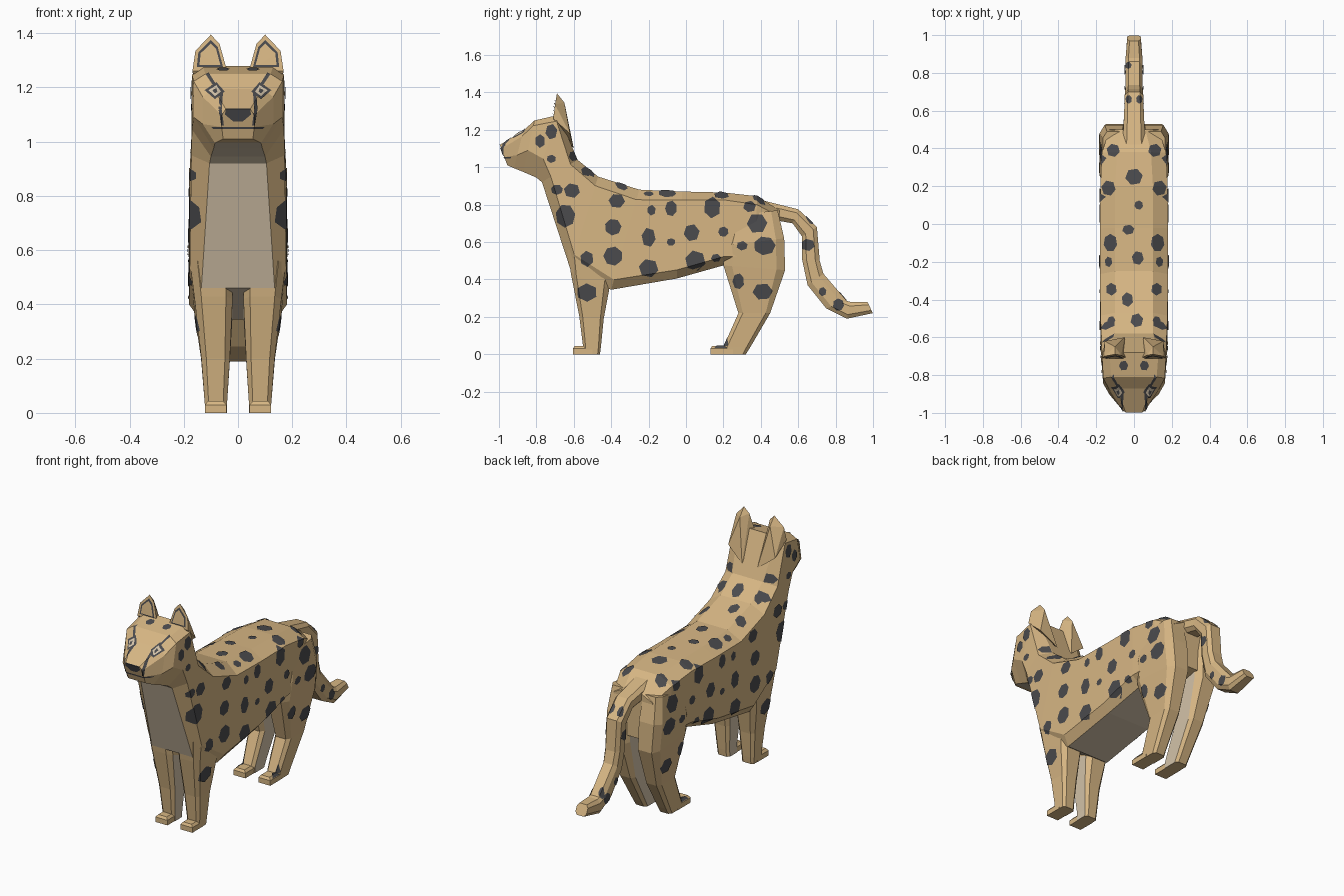
import bpy, bmesh, math, random
from mathutils import Vector

if "Cube" in bpy.data.objects:
    bpy.data.objects.remove(bpy.data.objects["Cube"])

random.seed(4)


def material(name, rgb):
    m = bpy.data.materials.new(name)
    m.diffuse_color = (*rgb, 1)
    m.use_nodes = True
    m.node_tree.nodes["Principled BSDF"].inputs["Base Color"].default_value = m.diffuse_color
    return m


TAN = material("tan fur", (0.68, 0.47, 0.23))
PALE = material("pale fur", (0.66, 0.55, 0.40))
DARK = material("dark marking", (0.07, 0.07, 0.075))
source = bmesh.new()          # all fur surfaces, used to cut the markings from


def finish(name, bm, mats, mirror=False, collect=True):
    me = bpy.data.meshes.new(name)
    bm.to_mesh(me)
    bm.free()
    if collect:
        source.from_mesh(me)
    for m in mats:
        me.materials.append(m)
    ob = bpy.data.objects.new(name, me)
    bpy.context.collection.objects.link(ob)
    if mirror:
        mod = ob.modifiers.new("mirror", 'MIRROR')
        mod.use_mirror_merge = False
    return ob


def loft(name, rings, pale_strip=-1, pale_range=(0, 99), mirror=False):
    """Each ring: (ya, za, yb, zb, centre x, half widths a / middle / b, s, e)."""
    bm = bmesh.new()
    loops = []
    for ya, za, yb, zb, cx, wa, wm, wb, s, e in rings:
        a, b = Vector((cx, ya, za)), Vector((cx, yb, zb))
        half = [(wa, 0), (wm, s), (wm, e), (wb, 1)]
        pts = half + [(-w, t) for w, t in reversed(half)]
        loops.append([bm.verts.new(a.lerp(b, t) + Vector((w, 0, 0))) for w, t in pts])
    for i, (p, q) in enumerate(zip(loops, loops[1:])):
        for k in range(8):
            f = bm.faces.new((p[k], p[(k + 1) % 8], q[(k + 1) % 8], q[k]))
            f.material_index = int(k == pale_strip and pale_range[0] <= i < pale_range[1])
    bm.faces.new(loops[0])
    bm.faces.new(loops[-1])
    bmesh.ops.recalc_face_normals(bm, faces=bm.faces)
    return finish(name, bm, (TAN, PALE), mirror)


def hull(name, pts):
    bm = bmesh.new()
    for p in pts:
        bm.verts.new(p)
    bmesh.ops.convex_hull(bm, input=bm.verts)
    bmesh.ops.dissolve_limit(bm, angle_limit=0.02, verts=bm.verts, edges=bm.edges)
    bmesh.ops.recalc_face_normals(bm, faces=bm.faces)
    return finish(name, bm, (TAN,), True)


# Torso, neck and head in one loft, rump to nose
torso = [(0.50, 0.77, 0.50, 0.50, .06, .13, .08, .13, .85),
         (0.38, 0.845, 0.37, 0.47, .09, .17, .10, .12, .85),
         (0.20, 0.865, 0.20, 0.475, .10, .178, .12, .1, .88),
         (-0.02, 0.87, -0.05, 0.405, .10, .18, .14, .1, .9),
         (-0.25, 0.88, -0.40, 0.345, .10, .18, .14, .1, .9),
         (-0.47, 0.95, -0.62, 0.46, .10, .178, .135, .1, .85),
         (-0.58, 1.04, -0.77, 0.92, .10, .172, .105, .2, .75),
         (-0.68, 1.28, -0.80, 0.945, .13, .17, .10, .1, .7),
         (-0.81, 1.25, -0.87, 0.975, .12, .163, .09, .1, .58),
         (-0.87, 1.195, -0.92, 0.995, .09, .13, .085, .15, .65),
         (-0.995, 1.12, -0.955, 1.01, .045, .06, .055, .2, .6)]
loft("body_and_head", [r[:4] + (0,) + r[4:] for r in torso], 3, (2, 9))

# Tail
tail = [(.42, .82, .46, .72, .06), (.60, .775, .57, .70, .052), (.70, .68, .62, .63, .05),
        (.715, .50, .62, .51, .048), (.735, .43, .65, .37, .046), (.86, .285, .75, .245, .045),
        (.88, .28, .86, .19, .045), (.97, .28, .999, .22, .036)]
loft("tail", [r[:4] + (0, r[4] * .65, r[4], r[4] * .65, .25, .75) for r in tail])


# Legs: front and back edge points with inner and outer x
def leg(name, rows):
    rings = []
    for ya, za, yb, zb, xi, xo in rows:
        w = (xo - xi) / 2
        rings.append((ya, za, yb, zb, (xi + xo) / 2, w * .65, w, w * .65, .14, .86))
    loft(name, rings, 5, (1, 99), True)


leg("front_leg", [(-.635, .56, -.38, .52, .02, .177), (-.615, .43, -.41, .35, .02, .16),
                  (-.57, .20, -.44, .19, .03, .135), (-.55, .04, -.455, .04, .04, .123),
                  (-.55, 0, -.46, 0, .04, .12)])
leg("hind_leg", [(.24, .74, .49, .77, .04, .165), (.21, .58, .525, .62, .03, .182),
                 (.20, .475, .53, .45, .03, .168), (.28, .22, .45, .22, .035, .138),
                 (.20, .04, .345, .04, .04, .123), (.20, 0, .32, 0, .04, .12)])

# Paws
for name, y0, y1 in (("front_paw", -.605, -.5), ("hind_paw", .13, .25)):
    hull(name, [(x, y, z) for x in (.043, .122) for y in (y0, y1) for z in (0, .03)]
         + [(x, y, .044) for x in (.055, .11) for y in (y0 + .01, y1)])

# Ears
hull("ear", [(.04, -.71, 1.26), (.168, -.71, 1.26), (.157, -.70, 1.335), (.10, -.69, 1.395),
             (.068, -.695, 1.36), (.10, -.65, 1.345), (.155, -.62, 1.18), (.05, -.60, 1.10)])

# Markings: pieces of the fur surface cut out by a convex outline and lifted
AXES = {'side': (Vector((1, 0, 0)), Vector((0, 1, 0)), Vector((0, 0, 1))),
        'top': (Vector((0, 0, 1)), Vector((1, 0, 0)), Vector((0, 1, 0))),
        'front': (Vector((0, -1, 0)), Vector((1, 0, 0)), Vector((0, 0, 1)))}


def markings(name, view, outlines, mat, lift=.004, mirror=False):
    d, u, v = AXES[view]
    verts, faces = [], []
    for poly in outlines:
        bm = source.copy()
        bm.normal_update()
        bmesh.ops.delete(bm, geom=[f for f in bm.faces if f.normal.dot(d) < .2], context='FACES')
        cuts = []
        area = sum(p[0] * q[1] - q[0] * p[1] for p, q in zip(poly, poly[1:] + poly[:1]))
        if area < 0:
            poly = poly[::-1]
        for p, q in zip(poly, poly[1:] + poly[:1]):
            cuts.append((u * p[0] + v * p[1], u * (q[1] - p[1]) - v * (q[0] - p[0])))
        if view == 'side':
            cuts.append((Vector((.004, 0, 0)), Vector((-1, 0, 0))))
        for co, no in cuts:
            bmesh.ops.bisect_plane(bm, geom=bm.verts[:] + bm.edges[:] + bm.faces[:],
                                   plane_co=co, plane_no=no, clear_outer=True)
        bm.verts.index_update()
        base = len(verts)
        verts += [w.co + d * lift for w in bm.verts]
        faces += [[base + w.index for w in f.verts] for f in bm.faces]
        bm.free()
    me = bpy.data.meshes.new(name)
    me.from_pydata(verts, [], faces)
    bm = bmesh.new()
    bm.from_mesh(me)
    return finish(name, bm, (mat,), mirror, collect=False)


def blob(cx, cy, r):
    a0, sx = random.random(), random.uniform(.85, 1.1)
    n = random.choice((6, 6, 7))
    return [(cx + r * sx * math.cos(a0 + i * math.tau / n),
             cy + r / sx * math.sin(a0 + i * math.tau / n)) for i in range(n)]


side = [(-.72, 1.19, .037), (-.78, 1.14, .032), (-.72, 1.045, .024), (-.60, 1.06, .028),
        (-.53, .98, .03), (-.69, .88, .03), (-.61, .875, .042), (-.645, .74, .058),
        (-.37, .82, .042), (-.39, .68, .045), (-.185, .77, .026), (-.08, .78, .037),
        (-.20, .625, .045), (-.08, .60, .022), (.03, .65, .045), (.14, .785, .052),
        (.34, .79, .033), (.38, .70, .055), (.20, .655, .028), (.30, .58, .028),
        (.42, .58, .055), (-.53, .51, .04), (-.39, .525, .052), (-.53, .33, .053),
        (-.20, .46, .052), (.05, .50, .056), (.16, .515, .025), (.28, .39, .037),
        (.41, .335, .05), (.65, .585, .036), (.73, .335, .023), (.815, .265, .032)]
markings("side_spots", 'side', [blob(*s) for s in side], DARK, mirror=True)
pairs = [(.125, -.1, .042), (.135, .19, .04), (.11, .39, .036), (.135, -.2, .024),
         (.12, -.345, .032), (.12, -.51, .022), (.055, -.75, .026), (.028, .66, .02)]
markings("back_spot_pairs", 'top', [blob(*s) for s in pairs], DARK, mirror=True)
middle = [(0, .25, .046), (.025, .1, .024), (-.03, -.03, .03), (.02, -.18, .035),
          (-.035, -.4, .035), (.015, -.51, .036), (-.03, .84, .018)]
markings("back_spots", 'top', [blob(*s) for s in middle], DARK)

# Face: eyes, tear lines, nose, mouth, inner ears
def diamond(k):
    return [(.085 - .036 * k, 1.185), (.085, 1.185 - .028 * k),
            (.085 + .038 * k, 1.19), (.08, 1.19 + .03 * k)]


markings("eye_rims", 'front', [diamond(1)], DARK, .005, True)
markings("eyes", 'front', [diamond(.62)], PALE, .008, True)
markings("pupils", 'front', [diamond(.25)], DARK, .011, True)
markings("tear_lines", 'front', [[(.055, 1.185), (.068, 1.17), (.072, 1.12), (.06, 1.12)],
                                 [(.06, 1.12), (.072, 1.12), (.062, 1.06), (.052, 1.06)],
                                 [(.08, 1.21), (.09, 1.205), (.12, 1.25), (.108, 1.255)]],
         DARK, .005, True)
markings("nose", 'front', [[(-.045, 1.122), (.045, 1.122), (.048, 1.10), (.018, 1.075),
                            (-.018, 1.075), (-.048, 1.10)]], DARK, .004)
markings("mouth", 'front', [[(-.10, 1.055), (.10, 1.055), (.09, 1.046), (-.09, 1.046)]], DARK, .004)
ear = [(.055, 1.275), (.152, 1.275), (.146, 1.33), (.10, 1.375), (.075, 1.35)]
markings("inner_ear_rims", 'front', [ear], DARK, .003, True)
markings("inner_ears", 'front', [[(.104 + (x - .104) * .8, 1.31 + (z - 1.31) * .8) for x, z in ear]],
         TAN, .006, True)
source.free()
